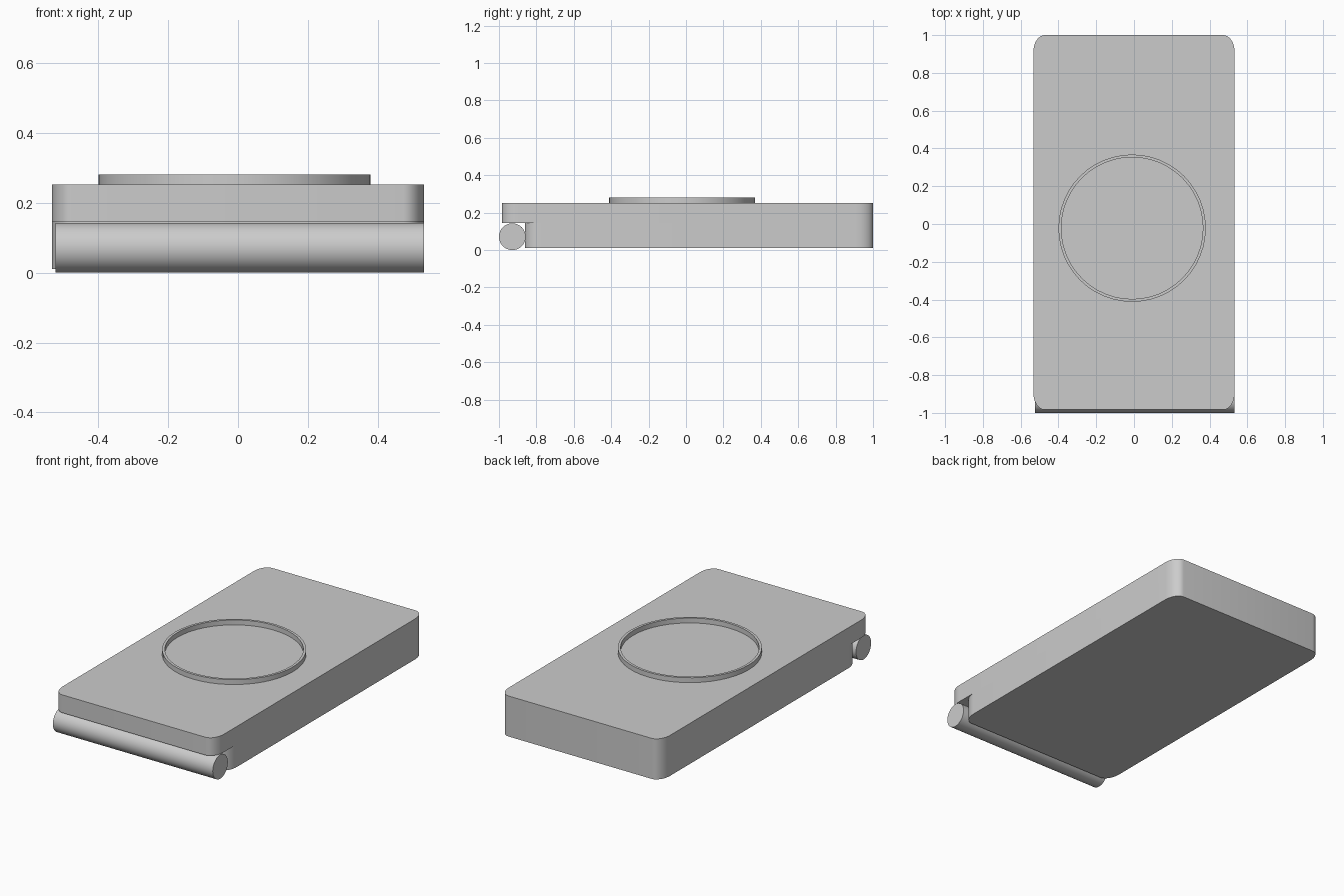
import bpy, bmesh
from math import sin, cos, pi

if "Cube" in bpy.data.objects:
    bpy.data.objects.remove(bpy.data.objects["Cube"])

CORNER_STEPS = 8
CORNER_X, CORNER_Y = 0.06, 0.09


def finish(name, bm):
    bmesh.ops.recalc_face_normals(bm, faces=bm.faces[:])
    mesh = bpy.data.meshes.new(name)
    bm.to_mesh(mesh)
    bm.free()
    obj = bpy.data.objects.new(name, mesh)
    bpy.context.collection.objects.link(obj)
    bpy.context.view_layer.objects.active = obj
    obj.select_set(True)
    bpy.ops.object.shade_smooth_by_angle(angle=0.5)
    obj.select_set(False)
    return obj


def rounded_slab(name, x0, x1, y0, y1, z0, z1):
    """Extruded plate with rounded vertical corners."""
    bm = bmesh.new()
    centres = [(x1 - CORNER_X, y1 - CORNER_Y), (x0 + CORNER_X, y1 - CORNER_Y),
               (x0 + CORNER_X, y0 + CORNER_Y), (x1 - CORNER_X, y0 + CORNER_Y)]
    verts = []
    for q, (cx, cy) in enumerate(centres):
        for i in range(CORNER_STEPS + 1):
            a = pi / 2 * (q + i / CORNER_STEPS)
            verts.append(bm.verts.new((cx + CORNER_X * cos(a), cy + CORNER_Y * sin(a), z0)))
    face = bm.faces.new(verts)
    top = bmesh.ops.extrude_face_region(bm, geom=[face], use_keep_orig=True)["geom"]
    bmesh.ops.translate(bm, vec=(0, 0, z1 - z0),
                        verts=[g for g in top if isinstance(g, bmesh.types.BMVert)])
    return finish(name, bm)


def lathe(name, profile, centre, steps=48):
    """Closed (radius, z) profile revolved about a vertical axis."""
    bm = bmesh.new()
    rings = [[bm.verts.new((centre[0] + r * cos(2 * pi * i / steps),
                            centre[1] + r * sin(2 * pi * i / steps), z))
              for i in range(steps)] for r, z in profile]
    for a, b in zip(rings, rings[1:] + rings[:1]):
        for i in range(steps):
            j = (i + 1) % steps
            bm.faces.new((a[i], a[j], b[j], b[i]))
    return finish(name, bm)


# Lower and upper plates
rounded_slab("base", -0.533, 0.533, -0.86, 1.0, 0.01, 0.145)
rounded_slab("lid", -0.533, 0.533, -0.983, 1.0, 0.145, 0.252)

# Raised circular rim on the lid
lathe("round_rim", [(0.39, 0.252), (0.39, 0.281), (0.375, 0.281), (0.375, 0.252)],
      (-0.01, -0.022))

# Hinge barrel along the front edge
bpy.ops.mesh.primitive_cylinder_add(vertices=32, radius=0.0715, depth=1.056,
                                    location=(0.005, -0.9285, 0.0735 - 0.002),
                                    rotation=(0, pi / 2, 0))
bpy.context.object.name = "hinge_barrel"
bpy.ops.object.shade_smooth_by_angle(angle=0.5)
